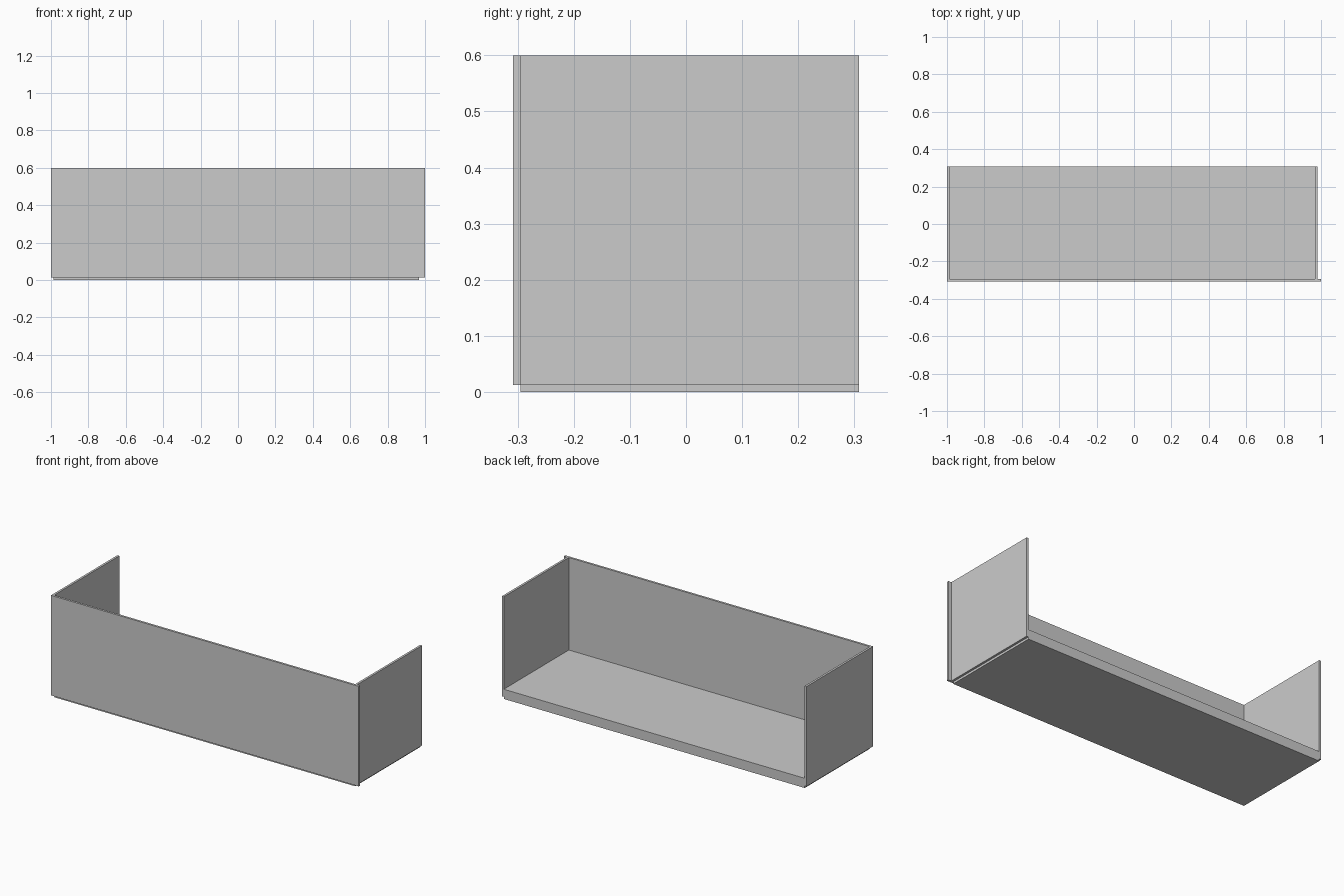
import bpy

cube = bpy.data.objects.get("Cube")
if cube:
    bpy.data.objects.remove(cube, do_unlink=True)

# Single grey finish
grey = bpy.data.materials.new("plain grey")
grey.use_nodes = True
colour = (0.6, 0.6, 0.6, 1)
grey.diffuse_color = colour
grey.node_tree.nodes["Principled BSDF"].inputs["Base Color"].default_value = colour


def panel(name, low, high):
    """Box spanning two opposite corners."""
    centre = [(a + b) / 2 for a, b in zip(low, high)]
    size = [b - a for a, b in zip(low, high)]
    bpy.ops.mesh.primitive_cube_add(size=1, location=centre)
    obj = bpy.context.object
    obj.name = name
    obj.scale = size
    bpy.ops.object.transform_apply(location=False, rotation=False, scale=True)
    obj.data.materials.append(grey)
    return obj


board = 0.0128           # board thickness
height = 0.6
front, back = -0.308, 0.308
inner_front = front + board
inner_right, inner_left = -1 + board, 0.968

# Thick base slab between the side boards
panel("base", (inner_right, inner_front, 0), (inner_left, back, 0.057))

# Wide front board, overhanging the left side
panel("front_board", (-1, front, board), (1, inner_front, height))

# Side boards, raised slightly off the ground
for name, x in (("right_side_board", -1), ("left_side_board", inner_left)):
    panel(name, (x, inner_front, board), (x + board, back, height))
